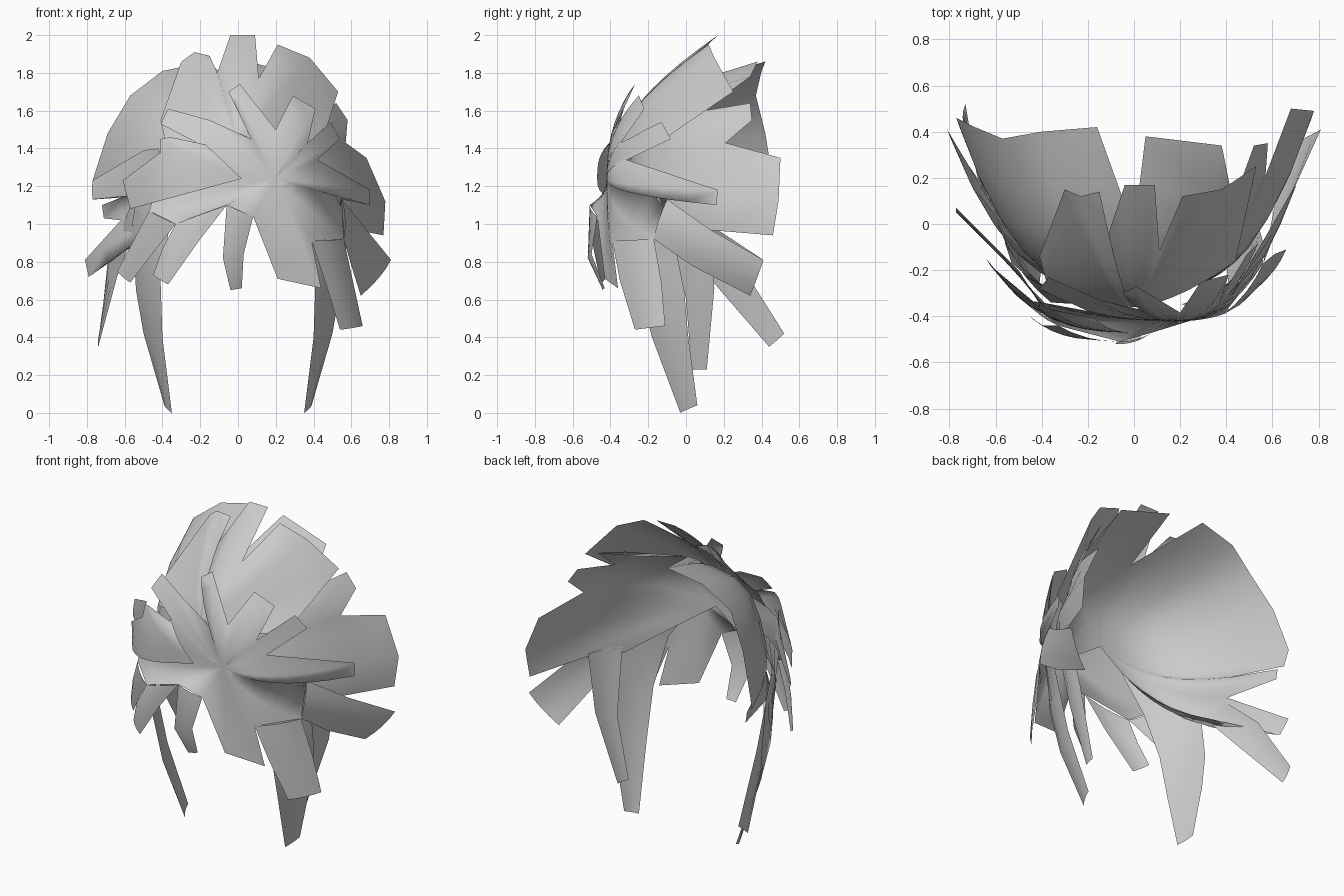
import bpy, bmesh
from mathutils import Vector

cube = bpy.data.objects.get("Cube")
if cube:
    bpy.data.objects.remove(cube, do_unlink=True)

grey = bpy.data.materials.new("hair grey")
grey.use_nodes = True
colour = (0.6, 0.6, 0.6, 1)
grey.diffuse_color = colour
grey.node_tree.nodes["Principled BSDF"].inputs["Base Color"].default_value = colour
CENTRE = Vector((0, 0.3, 1.1))


def grid(name, columns, closed=False):
    """Skin neighbouring columns of points, face outward and smooth."""
    bm = bmesh.new()
    cols = [[bm.verts.new(p) for p in col] for col in columns]
    pairs = list(zip(cols, cols[1:]))
    if closed:
        pairs.append((cols[-1], cols[0]))
    for a, b in pairs:
        for i in range(len(a) - 1):
            bm.faces.new((a[i], a[i + 1], b[i + 1], b[i]))
    bmesh.ops.remove_doubles(bm, verts=bm.verts, dist=0.0005)
    bm.normal_update()
    facing = sum(f.normal.dot(f.calc_center_median() - CENTRE) * f.calc_area() for f in bm.faces)
    if facing < 0:
        bmesh.ops.reverse_faces(bm, faces=bm.faces)
    for f in bm.faces:
        f.smooth = True
    mesh = bpy.data.meshes.new(name)
    bm.to_mesh(mesh)
    bm.free()
    mesh.materials.append(grey)
    obj = bpy.data.objects.new(name, mesh)
    bpy.context.collection.objects.link(obj)


def fan(name, hub, outline, power, closed=False, steps=8):
    """Domed sheet from a hub to a jagged outline of (x, y, z) tips.

    Notches are given as (x, z); their depth follows the dome of the tips beside them.
    """
    hub = Vector(hub)

    def radius(p):
        return Vector((p[0] - hub.x, p[-1] - hub.z)).length

    def curvature(i, step):
        while len(outline[i % len(outline)]) < 3:
            i += step
        p = outline[i % len(outline)]
        return (p[1] - hub.y) / radius(p) ** power

    columns = []
    for i, p in enumerate(outline):
        bend = (curvature(i, -1) + curvature(i, 1)) / 2
        depth = bend * radius(p) ** power
        ts = [k / steps for k in range(steps + 1)]
        columns.append([hub + Vector(((p[0] - hub.x) * t, depth * t ** power,
                                      (p[-1] - hub.z) * t)) for t in ts])
    grid(name, columns, closed)


def ribbon(name, rows, bow=0.25, steps=4):
    """Hanging lock: pairs of edge points from root to tip, bowed outward."""
    columns = []
    for k in range(steps + 1):
        t = k / steps
        column = []
        for a, b in rows:
            a, b = Vector(a), Vector(b)
            p = a.lerp(b, t)
            out = Vector((p.x, p.y - CENTRE.y, 0)).normalized()
            column.append(p + out * (b - a).length * bow * t * (1 - t))
        columns.append(column)
    grid(name, columns)


# Large rear shell, open at the back
fan("rear_shell", (0, -.3, 1.3), [
    (.5, -.1, .95), (.62, .1, .97),
    (.77, .46, .94), (.78, .49, 1.12), (.68, .5, 1.35), (.57, 1.43),
    (.58, .35, 1.55), (.52, .34, 1.64), (.43, 1.6),
    (.38, .34, 1.78), (.05, .38, 1.86), (0, 1.72),
    (-.16, .42, 1.86), (-.4, .4, 1.81), (-.57, .37, 1.68), (-.69, .42, 1.48),
    (-.77, .46, 1.23), (-.76, .43, 1.13), (-.62, 1.14),
    (-.72, .42, 1.1), (-.71, .42, 1.03), (-.62, 1.02),
    (-.81, .41, .81), (-.79, .36, .72), (-.46, -.15, .95)], 3)

# Crown sheet with the tall top tufts
fan("crown_sheet", (0, -.36, 1.42), [
    (.44, -.16, 1.42), (.53, .25, 1.7), (.38, .15, 1.88), (.21, .12, 1.95),
    (.11, 1.77), (.09, .17, 2), (-.04, .17, 2), (-.11, 1.8),
    (-.15, .14, 1.89), (-.23, .12, 1.91), (-.3, .15, 1.86), (-.41, -.14, 1.55),
    (-.38, -.25, 1.42)], 1.6)

# Front layer around the parting, with its short upper locks
fan("front_layer", (.19, -.42, 1.24), [
    (.08, -.47, 1.04), (.21, -.43, .71), (.44, -.36, .66), (.39, -.39, .91),
    (.56, -.17, .92), (.55, -.1, 1.13),
    (.7, .16, 1.1), (.7, .17, 1.18), (.42, 1.34),
    (.54, -.08, 1.45), (.49, -.13, 1.54), (.37, 1.43),
    (.41, -.22, 1.61), (.29, -.25, 1.68), (.2, 1.5),
    (.01, -.27, 1.74), (-.05, -.3, 1.7), (.07, -.38, 1.45),
    (-.15, -.33, 1.55), (-.37, -.23, 1.61), (-.41, -.28, 1.53), (-.2, 1.42),
    (-.4, -.34, 1.32), (-.47, -.33, 1.07), (-.33, -.44, 1),
    (-.06, -.51, 1.1)], 2.4, closed=True)

# Swept lock lying over the other side of the parting
fan("swept_lock", (.02, -.47, 1.24), [
    (-.17, -.41, 1.42), (-.36, -.37, 1.46), (-.41, -.34, 1.45), (-.41, -.37, 1.38),
    (-.61, -.19, 1.23), (-.57, -.24, 1.08)], 3)

# Fringe locks hanging from the front layer
ribbon("forehead_lock", [((.08, -.47, 1.04), (-.06, -.51, 1.1)),
                         ((.03, -.5, .84), (-.08, -.52, .82)),
                         ((.02, -.43, .66), (-.04, -.44, .65))])
ribbon("left_cheek_lock", [((.39, -.39, .91), (.56, -.17, .92)),
                           ((.46, -.35, .7), (.61, -.13, .69)),
                           ((.54, -.27, .44), (.66, -.11, .46))])
ribbon("left_temple_lock", [((.56, -.17, .92), (.55, -.1, 1.13)),
                            ((.6, .03, .78), (.68, .13, .97)),
                            ((.65, .34, .62), (.81, .41, .81))])
ribbon("right_brow_lock", [((-.33, -.44, 1), (-.06, -.51, 1.1)),
                           ((-.4, -.44, .87), (-.2, -.5, .92)),
                           ((-.45, -.4, .73), (-.37, -.45, .68))])
ribbon("right_cheek_lock", [((-.47, -.33, 1.07), (-.33, -.44, 1)),
                            ((-.56, -.25, .9), (-.44, -.36, .86)),
                            ((-.64, -.15, .75), (-.57, -.23, .69))])

# Long locks beside the face, mirrored
for side, label in ((1, "left"), (-1, "right")):
    rows = [((.2, -.35, 1.22), (.53, -.17, 1.2)), ((.36, -.34, 1), (.56, -.08, 1)),
            ((.41, -.26, .7), (.54, -.01, .65)), ((.4, -.18, .4), (.5, .01, .42)),
            ((.35, -.03, 0), (.39, .06, .04))]
    ribbon(label + "_long_lock", [[(x * side, y, z) for x, y, z in row] for row in rows])

# Rear locks and the lock at the temple
ribbon("left_rear_lock", [((.5, -.08, 1), (.6, .12, 1)), ((.48, 0, .6), (.53, .15, .66)),
                          ((.38, .03, .23), (.4, .11, .23))])
ribbon("right_rear_lock", [((-.52, -.15, 1.05), (-.56, -.05, 1.12)),
                           ((-.64, .12, .72), (-.69, .28, .8)),
                           ((-.74, .44, .35), (-.73, .52, .42))])
ribbon("right_temple_lock", [((-.36, -.37, 1.18), (-.42, -.33, 1.4)),
                             ((-.56, -.16, 1.15), (-.5, -.2, 1.39)),
                             ((-.77, .05, 1.13), (-.77, .07, 1.23))], bow=0.1)
